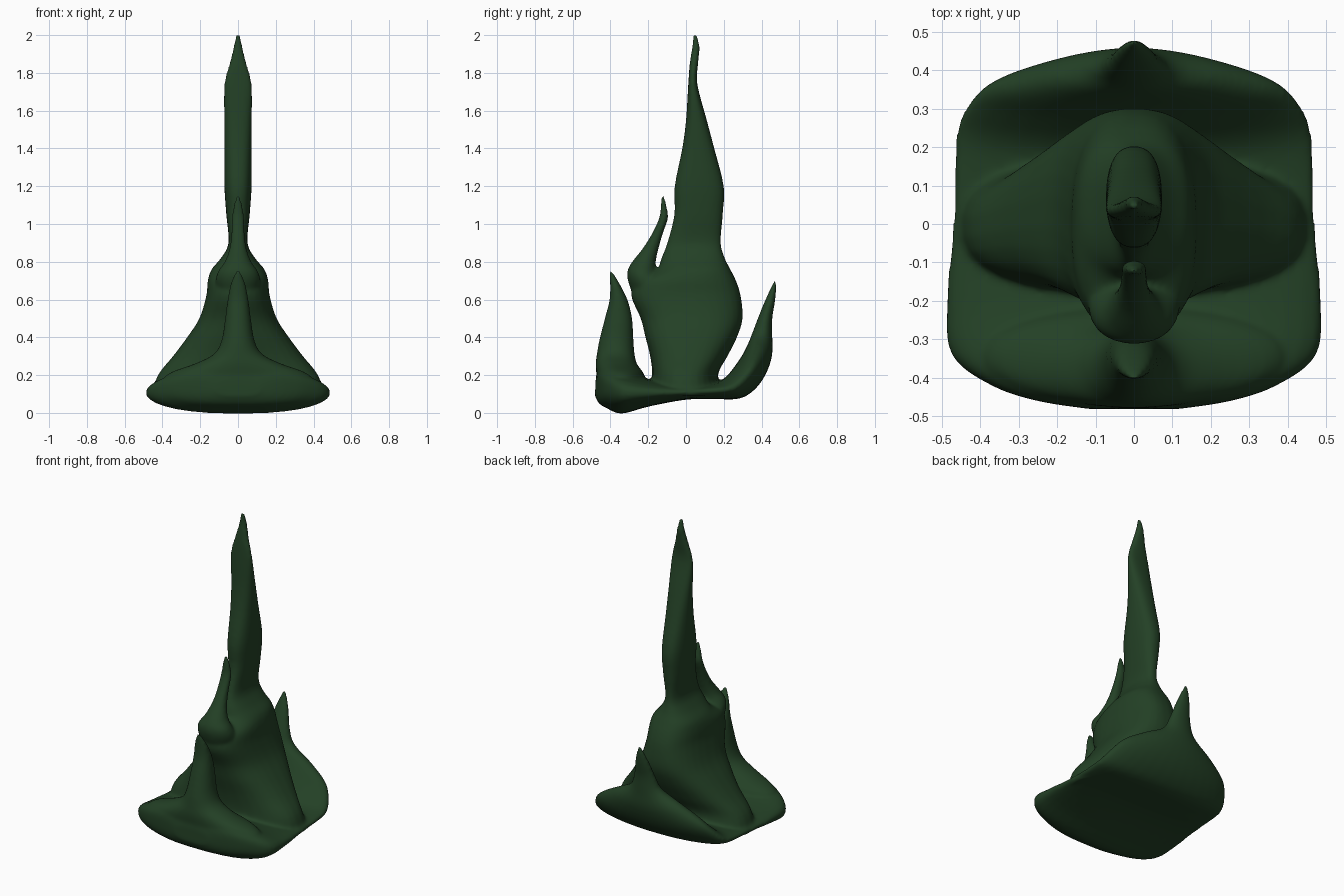
import bpy, bmesh, math
from mathutils import Vector

cube = bpy.data.objects.get("Cube")
if cube:
    bpy.data.objects.remove(cube, do_unlink=True)

mat = bpy.data.materials.new("dark green")
mat.use_nodes = True
green = (0.017, 0.052, 0.019, 1)
mat.diffuse_color = green
bsdf = mat.node_tree.nodes["Principled BSDF"]
bsdf.inputs["Base Color"].default_value = green
bsdf.inputs["Roughness"].default_value = 0.8

SIDES, STEPS = 32, 4


def smooth_rows(rows):
    """Catmull-Rom interpolation between the key sections."""
    out = []
    for i in range(len(rows) - 1):
        a, b, c, d = (rows[max(0, min(len(rows) - 1, i + k))] for k in (-1, 0, 1, 2))
        for s in range(STEPS):
            t = s / STEPS
            out.append([q + 0.5 * t * ((r - p) + t * ((2 * p - 5 * q + 4 * r - u) + t * (3 * q - p - 3 * r + u)))
                        for p, q, r, u in zip(a, b, c, d)])
    return out + [list(rows[-1])]


def loft(bm, rows):
    """Section: one edge (y, z), other edge (y, z), half width, corner power."""
    rings = []
    for y0, z0, y1, z1, half, power in smooth_rows(rows):
        mid = Vector((0, (y0 + y1) / 2, (z0 + z1) / 2))
        arm = Vector((0, (y1 - y0) / 2, (z1 - z0) / 2))
        ring = []
        for k in range(SIDES):
            a = 2 * math.pi * (k + 0.5) / SIDES
            c, s = math.cos(a), math.sin(a)
            u = math.copysign(abs(c) ** power, c)
            v = math.copysign(abs(s) ** power, s)
            ring.append(bm.verts.new(mid + arm * v + Vector((max(half, 0.004) * u, 0, 0))))
        rings.append(ring)
    faces = [bm.faces.new(rings[0]), bm.faces.new(rings[-1])]
    for lo, hi in zip(rings, rings[1:]):
        for k in range(SIDES):
            n = (k + 1) % SIDES
            faces.append(bm.faces.new((lo[k], lo[n], hi[n], hi[k])))
    bmesh.ops.recalc_face_normals(bm, faces=faces)


def upright(rows, power):
    """Level sections: height, front y, back y, half width."""
    return [(y0, z, y1, z, half, power) for z, y0, y1, half in rows]


bm = bmesh.new()

# central flame, spreading into side flanks at the foot
loft(bm, upright([
    (0.09, -0.2, 0.2, 0.46), (0.2, -0.18, 0.17, 0.425), (0.3, -0.19, 0.22, 0.345),
    (0.4, -0.215, 0.27, 0.27), (0.5, -0.24, 0.3, 0.205), (0.62, -0.29, 0.29, 0.168),
    (0.7, -0.26, 0.265, 0.16), (0.76, -0.155, 0.235, 0.14), (0.82, -0.13, 0.205, 0.09),
    (0.9, -0.1, 0.185, 0.05), (1.05, -0.062, 0.195, 0.062), (1.2, -0.06, 0.2, 0.072),
    (1.4, -0.02, 0.15, 0.072), (1.55, 0, 0.11, 0.073), (1.74, 0.012, 0.06, 0.073),
    (1.85, 0.02, 0.064, 0.045), (1.94, 0.033, 0.072, 0.023), (2.005, 0.038, 0.056, 0.01)], 0.8))

# base sheet curling up into the rear tongue
loft(bm, [
    (-0.482, 0.09, -0.478, 0.18, 0.12, 0.7), (-0.46, 0.05, -0.46, 0.23, 0.25, 0.7),
    (-0.42, 0.025, -0.42, 0.24, 0.37, 0.75), (-0.34, -0.004, -0.34, 0.225, 0.475, 0.85),
    (-0.2, 0.033, -0.2, 0.18, 0.488, 0.85), (0, 0.07, 0, 0.15, 0.472, 0.8),
    (0.15, 0.073, 0.15, 0.16, 0.468, 0.8), (0.28, 0.075, 0.21, 0.19, 0.46, 0.9),
    (0.36, 0.12, 0.26, 0.25, 0.43, 1), (0.42, 0.2, 0.3, 0.31, 0.37, 1),
    (0.455, 0.3, 0.33, 0.37, 0.24, 1), (0.457, 0.4, 0.35, 0.42, 0.11, 1),
    (0.457, 0.5, 0.38, 0.5, 0.07, 1), (0.47, 0.58, 0.412, 0.58, 0.05, 1),
    (0.478, 0.65, 0.443, 0.65, 0.028, 1), (0.48, 0.7, 0.465, 0.7, 0.01, 1)])

# front tongue
loft(bm, upright([
    (0.1, -0.47, -0.2, 0.42), (0.2, -0.475, -0.22, 0.38), (0.26, -0.478, -0.26, 0.23),
    (0.31, -0.472, -0.272, 0.13), (0.38, -0.46, -0.278, 0.088), (0.5, -0.43, -0.285, 0.068),
    (0.6, -0.405, -0.31, 0.055), (0.69, -0.402, -0.355, 0.038), (0.75, -0.407, -0.392, 0.012)], 0.95))

# small upper tongue
loft(bm, upright([
    (0.6, -0.27, 0, 0.11), (0.69, -0.305, -0.1, 0.12), (0.75, -0.31, -0.155, 0.105),
    (0.8, -0.285, -0.16, 0.07), (0.87, -0.23, -0.145, 0.045), (0.95, -0.18, -0.122, 0.036),
    (1.03, -0.143, -0.095, 0.033), (1.08, -0.135, -0.1, 0.027), (1.15, -0.13, -0.115, 0.01)], 0.95))

mesh = bpy.data.meshes.new("flame_body")
bm.to_mesh(mesh)
bm.free()
mesh.materials.append(mat)
flame = bpy.data.objects.new("flame_body", mesh)
bpy.context.collection.objects.link(flame)
bpy.context.view_layer.objects.active = flame
flame.select_set(True)

# fuse the parts into one soft skin
remesh = flame.modifiers.new("Fuse", "REMESH")
remesh.mode = "VOXEL"
remesh.voxel_size = 0.01
remesh.use_smooth_shade = True
soften = flame.modifiers.new("Soften", "SMOOTH")
soften.factor = 0.5
soften.iterations = 8
bpy.ops.object.modifier_apply(modifier=remesh.name)
bpy.ops.object.modifier_apply(modifier=soften.name)
bpy.ops.object.shade_smooth()
